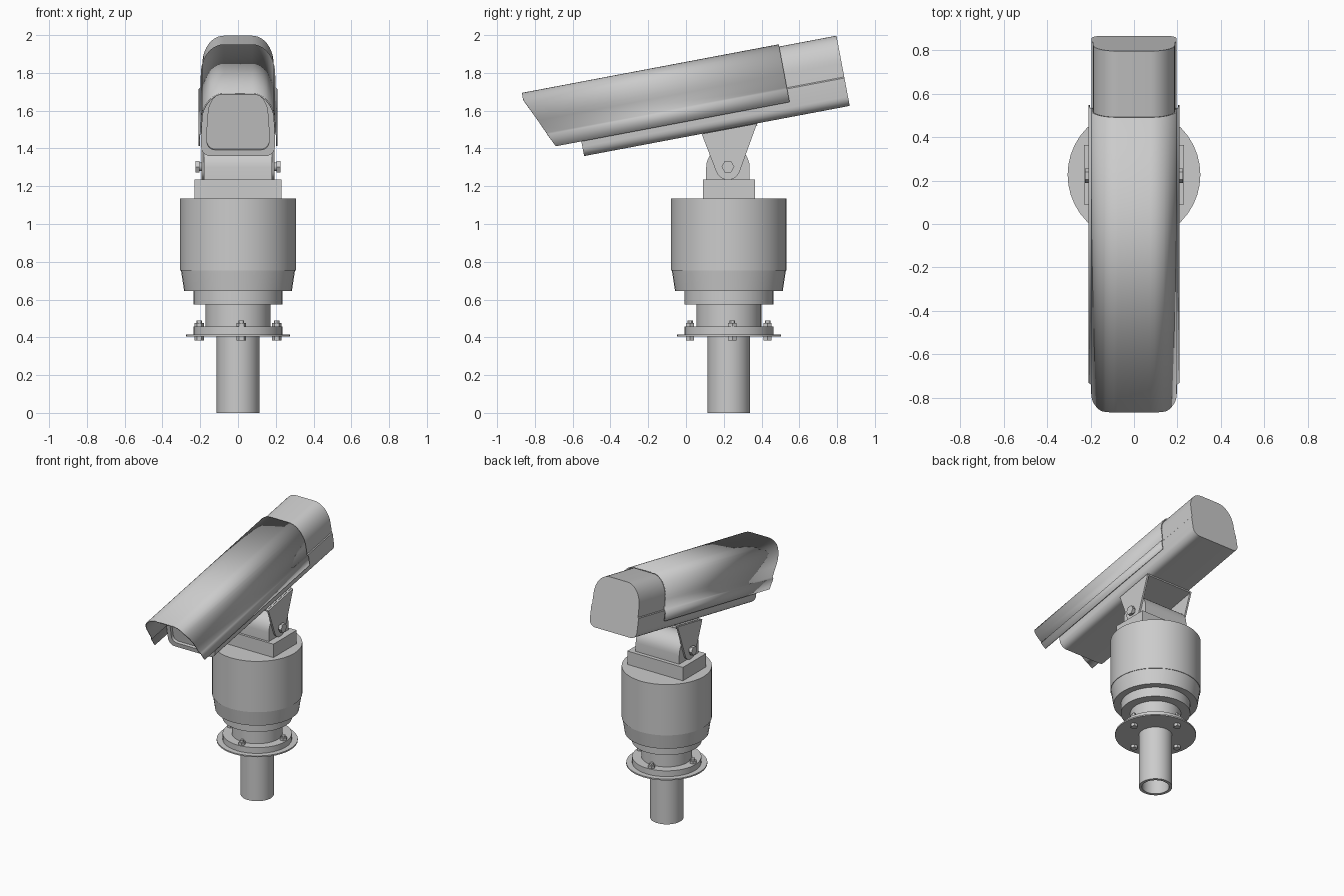
import bpy, bmesh, math
from mathutils import Matrix, Vector

cube = bpy.data.objects.get("Cube")
if cube:
    bpy.data.objects.remove(cube)

grey = bpy.data.materials.new("plain_grey")
grey.use_nodes = True
GREY = (0.6, 0.6, 0.6, 1)
grey.diffuse_color = GREY
grey.node_tree.nodes["Principled BSDF"].inputs["Base Color"].default_value = GREY

CY = 0.227                                  # column axis
PIVOT = Vector((0, 0.222, 1.30))            # tilt axis
TILT = Matrix.Translation(PIVOT) @ Matrix.Rotation(math.radians(10.7), 4, 'X')


def finish(name, bm, matrix=None, angle=30):
    bmesh.ops.recalc_face_normals(bm, faces=bm.faces)
    mesh = bpy.data.meshes.new(name)
    bm.to_mesh(mesh)
    bm.free()
    mesh.materials.append(grey)
    ob = bpy.data.objects.new(name, mesh)
    bpy.context.collection.objects.link(ob)
    if matrix:
        ob.matrix_world = matrix
    bpy.ops.object.select_all(action='DESELECT')
    bpy.context.view_layer.objects.active = ob
    ob.select_set(True)
    bpy.ops.object.shade_smooth_by_angle(angle=math.radians(angle))
    return ob


def lathe(name, profile, sides=40, center=(0, CY), angle=30):
    """Revolve (radius, z) points around a vertical axis; the profile is a closed loop."""
    bm = bmesh.new()
    rings = []
    for r, z in profile:
        rings.append([bm.verts.new((center[0] + r * math.cos(2 * math.pi * i / sides),
                                    center[1] + r * math.sin(2 * math.pi * i / sides), z))
                      for i in range(sides)] if r > 0 else [bm.verts.new((*center, z))])
    for a, b in zip(rings, rings[1:] + rings[:1]):
        for i in range(sides):
            j = (i + 1) % sides
            if len(a) == 1 and len(b) == 1:
                break
            if len(a) == 1:
                bm.faces.new((a[0], b[i], b[j]))
            elif len(b) == 1:
                bm.faces.new((a[i], a[j], b[0]))
            else:
                bm.faces.new((a[i], a[j], b[j], b[i]))
    return finish(name, bm, angle=angle)


def disc(name, r0, z0, r1, z1, **kw):
    return lathe(name, [(0, z0), (r0, z0), (r1, z1), (0, z1)], **kw)


def side_plate(name, pts, x0, x1, matrix=None):
    """Extrude a (y, z) outline along x."""
    bm = bmesh.new()
    face = bm.faces.new([bm.verts.new((x0, y, z)) for y, z in pts])
    out = bmesh.ops.extrude_face_region(bm, geom=[face])
    bmesh.ops.translate(bm, vec=(x1 - x0, 0, 0),
                        verts=[v for v in out["geom"] if isinstance(v, bmesh.types.BMVert)])
    return finish(name, bm, matrix)


def arc(cx, cz, rx, rz, a0, a1, n=8):
    return [(cx + rx * math.cos(math.radians(a0 + (a1 - a0) * i / n)),
             cz + rz * math.sin(math.radians(a0 + (a1 - a0) * i / n))) for i in range(n + 1)]


def mirrored(half):
    """Full (x, z) outline from a right half that runs from top to bottom."""
    return [(-x, z) for x, z in reversed(half)] + half


# Column: hollow pole, flanges, neck and turning head
lathe("pole", [(0.092, 0), (0.113, 0), (0.113, 0.406), (0.092, 0.406)])
disc("thin_flange", 0.275, 0.404, 0.275, 0.414)
disc("thick_flange", 0.235, 0.414, 0.235, 0.457)
disc("neck", 0.172, 0.457, 0.172, 0.575)
disc("lower_ring", 0.236, 0.575, 0.236, 0.645)
lathe("turning_head", [(0, 0.645), (0.285, 0.645), (0.302, 0.755), (0.306, 0.755),
                       (0.306, 1.135), (0, 1.135)], angle=20)

# Flange bolts
for i in range(4):
    a = math.radians(5 + 90 * i)
    c = (0.206 * math.cos(a), CY + 0.206 * math.sin(a))
    disc(f"bolt_head_{i}", 0.025, 0.383, 0.025, 0.404, sides=6, center=c)
    disc(f"bolt_nut_{i}", 0.025, 0.457, 0.025, 0.476, sides=6, center=c)
    disc(f"bolt_shank_{i}", 0.014, 0.476, 0.014, 0.490, sides=12, center=c)

# Base block and rounded tilt housing
side_plate("base_block", [(0.09, 1.135), (0.365, 1.135), (0.365, 1.235), (0.09, 1.235)], -0.23, 0.23)
side_plate("tilt_housing", [(0.107, 1.235), (0.337, 1.235)] +
           arc(PIVOT.y, 1.30, 0.115, 0.115, 0, 180, 16), -0.18, 0.18)

# Tilt bracket: two ears, a top plate and the pivot bolts
ear = arc(PIVOT.y, 1.30, 0.066, 0.066, 200, 345, 10) + [(0.376, 1.532), (0.083, 1.477)]
for side, s in (("left", 1), ("right", -1)):
    side_plate(f"bracket_ear_{side}", ear, s * 0.181, s * 0.194)
    side_plate(f"pivot_washer_{side}", arc(PIVOT.y, 1.303, 0.022, 0.022, 0, 345, 23), s * 0.194, s * 0.205)
    side_plate(f"pivot_bolt_{side}", arc(PIVOT.y, 1.303, 0.034, 0.034, 0, 300, 5), s * 0.203, s * 0.225)
side_plate("bracket_top_plate", [(-0.10, 0.188), (0.194, 0.188), (0.194, 0.202), (-0.10, 0.202)],
           -0.181, 0.181, TILT)

# Camera housing: closed section swept along the tilted axis, recessed window in front
half = (arc(0.075, 0.43, 0.113, 0.148, 90, 0, 10) + [(0.190, 0.356), (0.195, 0.350)] +
        arc(0.145, 0.25, 0.05, 0.05, 0, -90, 6))
outline = mirrored(half)
MID = 0.387
loops = [(0.694, 1, 1), (-0.737, 1, 1), (-0.737, 0.84, 0.82), (-0.715, 0.84, 0.82)]
bm = bmesh.new()
rings = [[bm.verts.new((x * sx, u, MID + (z - MID) * sz)) for x, z in outline] for u, sx, sz in loops]
n = len(outline)
for a, b in zip(rings, rings[1:]):
    for i in range(n):
        bm.faces.new((a[i], a[(i + 1) % n], b[(i + 1) % n], b[i]))
bm.faces.new(rings[0])
bm.faces.new(rings[-1])
finish("camera_housing", bm, TILT)

# Sun shield: thin open shell with a raked front edge and wider side skirts
half = arc(0.075, 0.43, 0.122, 0.160, 90, 0, 10) + [(0.199, 0.358), (0.209, 0.349), (0.210, 0.279)]


def rake(z):
    return -0.999 + max(0, 0.555 - z) * 0.45


bm = bmesh.new()
front, back = ([bm.verts.new((x, f(z), z)) for x, z in mirrored(half)] for f in (rake, lambda z: 0.385))
for i in range(len(front) - 1):
    bm.faces.new((front[i], front[i + 1], back[i + 1], back[i]))
shield = finish("sun_shield", bm, TILT)
if shield.data.polygons[len(half) - 1].normal.z < 0:
    shield.data.flip_normals()
solid = shield.modifiers.new("thickness", 'SOLIDIFY')
solid.thickness = 0.008
solid.offset = -1
